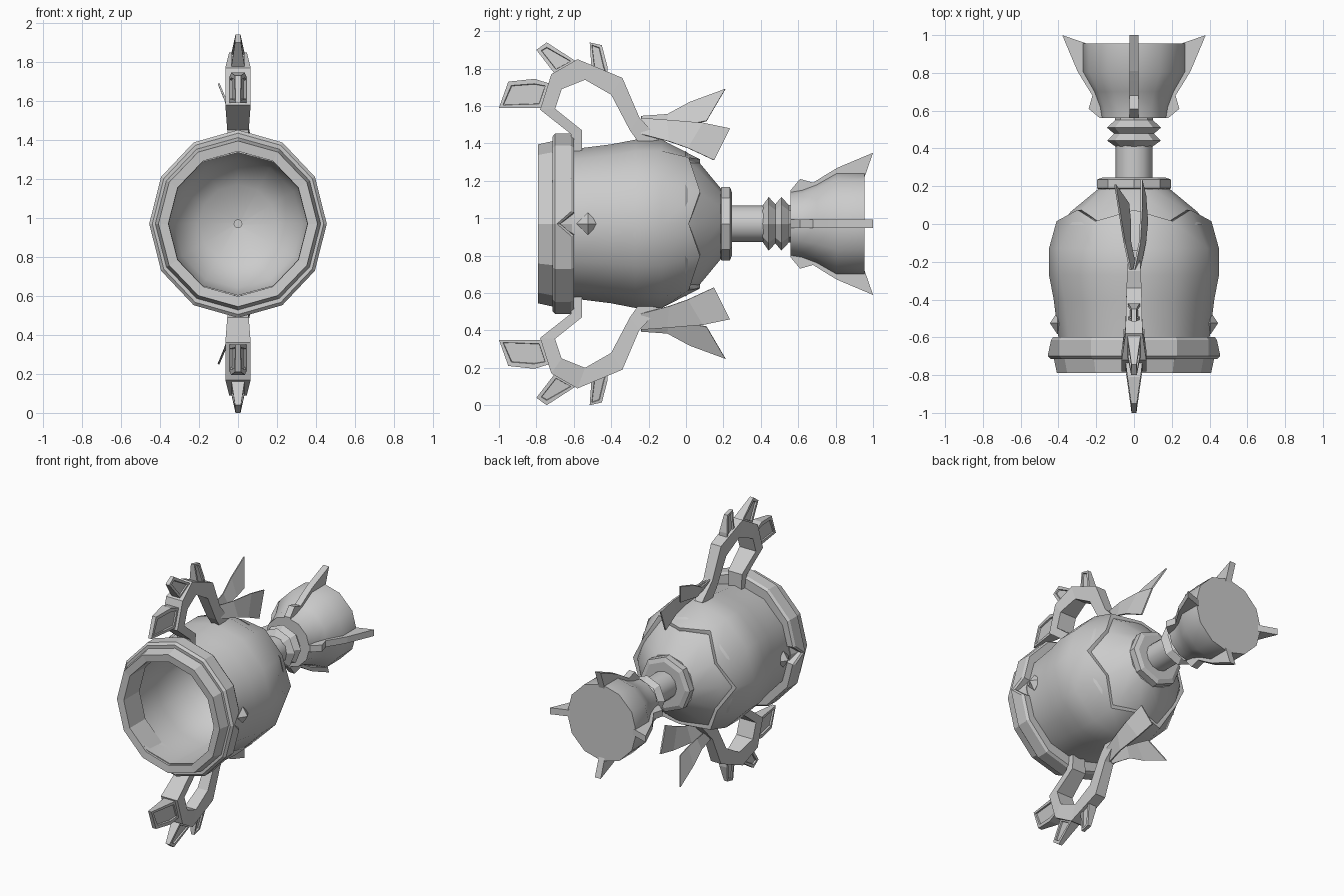
import bpy, bmesh, math
from mathutils import Vector

if "Cube" in bpy.data.objects:
    bpy.data.objects.remove(bpy.data.objects["Cube"])

AXIS = 0.97  # height of the goblet's long axis

metal = bpy.data.materials.new("grey metal")
metal.diffuse_color = (0.6, 0.6, 0.6, 1)
metal.use_nodes = True
metal.node_tree.nodes["Principled BSDF"].inputs["Base Color"].default_value = metal.diffuse_color


def finish(bm, name, smooth=None):
    bmesh.ops.recalc_face_normals(bm, faces=bm.faces)
    me = bpy.data.meshes.new(name)
    bm.to_mesh(me)
    bm.free()
    me.materials.append(metal)
    ob = bpy.data.objects.new(name, me)
    bpy.context.collection.objects.link(ob)
    if smooth:
        bpy.ops.object.select_all(action='DESELECT')
        ob.select_set(True)
        bpy.context.view_layer.objects.active = ob
        bpy.ops.object.shade_smooth_by_angle(angle=math.radians(smooth))
    return ob


def lathe(name, profile, n=12, sx=1.0, smooth=None, closed=False, extra=(), warp=None):
    """Turn (radius, y) points around the long axis; extra angles stay on the n-gon."""
    bm = bmesh.new()
    step = 360 / n
    angles = sorted([i * step for i in range(n)] + list(extra))
    rings = []
    for k, (r, y) in enumerate(profile):
        ring = []
        for a in angles:
            rr, yy = warp(k, a, r, y) if warp else (r, y)
            h = math.radians(step / 2)
            rr *= math.cos(h) / math.cos(math.radians(a % step) - h)
            t = math.radians(a)
            ring.append(bm.verts.new((rr * math.cos(t) * sx, yy, AXIS + rr * math.sin(t))))
        rings.append(ring)
    pairs = list(zip(rings, rings[1:]))
    if closed:
        pairs.append((rings[-1], rings[0]))
    m = len(angles)
    for a, b in pairs:
        for i in range(m):
            j = (i + 1) % m
            bm.faces.new((a[i], a[j], b[j], b[i]))
    if not closed:
        bm.faces.new(rings[0])
        bm.faces.new(rings[-1])
    return finish(bm, name, smooth)


def side_z(z, s):
    return AXIS + s * (z - AXIS)


def plate(name, pts, s, widths, inset=0.0):
    """Solid from a (y, z) outline with a half width per point and optional sunk sides."""
    bm = bmesh.new()
    sides = [[bm.verts.new((d * w, y, side_z(z, s))) for (y, z), w in zip(pts, widths)]
             for d in (-1, 1)]
    caps = [bm.faces.new(v) for v in sides]
    n = len(pts)
    for i in range(n):
        j = (i + 1) % n
        bm.faces.new((sides[0][i], sides[0][j], sides[1][j], sides[1][i]))
    bmesh.ops.recalc_face_normals(bm, faces=bm.faces)
    if inset:
        bmesh.ops.inset_individual(bm, faces=caps, thickness=inset)
        bmesh.ops.inset_individual(bm, faces=caps, thickness=0.003, depth=-0.01)
    return finish(bm, name)


# Bowl: jagged rear edge overlapping the base cone, hollow inside
def jagged(k, a, r, y):
    if k >= 5 and k <= 6 and round(a / 30) % 2:
        return r - 0.065, y + 0.06
    return r, y


lathe("bowl", [(0.375, -0.77), (0.40, -0.6), (0.425, -0.40), (0.45, -0.27), (0.45, -0.13),
               (0.41, 0.015), (0.385, 0.015), (0.25, 0.01), (0.02, 0.03), (0.02, -0.02),
               (0.2, -0.05), (0.33, -0.17), (0.375, -0.4), (0.365, -0.77)],
      smooth=40, closed=True, warp=jagged)
lathe("bowl_base", [(0.39, -0.005), (0.335, 0.065), (0.19, 0.185)], smooth=40)

# Mouth lip and raised band with a notch on each side
lathe("lip", [(0.372, -0.785), (0.425, -0.79), (0.445, -0.70), (0.42, -0.61), (0.37, -0.61)],
      sx=0.96, closed=True)


def notch(k, a, r, y):
    return (r, y - 0.075) if a in (0, 180) and k >= 3 else (r, y)


lathe("band", [(0.39, -0.71), (0.465, -0.715), (0.482, -0.70), (0.482, -0.615),
               (0.47, -0.598), (0.39, -0.598)],
      sx=0.945, closed=True, extra=(8, 172, 188, 352), warp=notch)

# Pointed studs on both sides
for s, label in ((1, "right"), (-1, "left")):
    bm = bmesh.new()
    tip = bm.verts.new((s * 0.445, -0.525, AXIS))
    root = bm.verts.new((s * 0.37, -0.525, AXIS))
    rim = [bm.verts.new((s * 0.405, -0.525 + y, AXIS + z))
           for y, z in ((0.06, 0), (0, 0.06), (-0.06, 0), (0, -0.06))]
    for i in range(4):
        for p in (tip, root):
            bm.faces.new((p, rim[i], rim[(i + 1) % 4]))
    finish(bm, label + "_stud")

# Collar, stem with two sharp rings, and foot
lathe("collar", [(0.17, 0.175), (0.196, 0.19), (0.196, 0.235), (0.165, 0.247)], n=8)
lathe("stem", [(0.098, 0.23), (0.098, 0.42)], n=12, smooth=40)
lathe("stem_rings", [(0.098, 0.41), (0.143, 0.442), (0.105, 0.478), (0.143, 0.51),
                     (0.10, 0.55), (0.10, 0.58)], n=8)
lathe("foot", [(0.175, 0.56), (0.185, 0.62), (0.215, 0.70), (0.275, 0.805), (0.275, 0.955)],
      n=12, smooth=35)

# Four fins around the foot
fin = [(0.56, 0.1), (0.56, 0.18), (0.61, 0.24), (0.68, 0.22), (0.76, 0.27), (0.81, 0.30),
       (1.0, 0.38), (0.955, 0.25), (0.9, 0.1)]
for q in range(4):
    t = q * math.pi / 2
    u, w = Vector((math.cos(t), 0, math.sin(t))), Vector((-math.sin(t), 0, math.cos(t)))
    bm = bmesh.new()
    ab = [[bm.verts.new(u * r + w * d + Vector((0, y, AXIS))) for y, r in fin]
          for d in (-0.023, 0.023)]
    for v in ab:
        bm.faces.new(v)
    for i in range(len(fin)):
        j = (i + 1) % len(fin)
        bm.faces.new((ab[0][i], ab[0][j], ab[1][j], ab[1][i]))
    finish(bm, "foot_fin")

# Handle: strip between outer and inner edge, (outer y, z, inner y, z, half width)
handle = [(-0.615, 1.36, -0.556, 1.36, 0.05), (-0.615, 1.45, -0.556, 1.47, 0.055),
          (-0.78, 1.58, -0.70, 1.585, 0.065), (-0.72, 1.77, -0.665, 1.69, 0.065),
          (-0.58, 1.85, -0.54, 1.74, 0.045), (-0.34, 1.75, -0.40, 1.66, 0.04),
          (-0.25, 1.54, -0.30, 1.47, 0.035), (-0.14, 1.42, -0.25, 1.40, 0.03)]
spikes = {
    "front_spike": ([(-1.0, 1.59), (-0.95, 1.73), (-0.81, 1.745), (-0.73, 1.72), (-0.77, 1.59)],
                    (0.013, 0.015, 0.035, 0.045, 0.045), 0.026),
    "middle_spike": ([(-0.80, 1.90), (-0.745, 1.94), (-0.59, 1.84), (-0.70, 1.77)],
                     (0.015, 0.013, 0.035, 0.035), 0.026),
    "rear_spike": ([(-0.515, 1.94), (-0.45, 1.925), (-0.42, 1.81), (-0.42, 1.77), (-0.505, 1.80)],
                   (0.013, 0.013, 0.03, 0.032, 0.032), 0.018)}


def ribbon(name, outline, s):
    """Thin bent sheet from (x, y, z) points, fanned around the outline's middle."""
    bm = bmesh.new()
    pts = [bm.verts.new((x, y, side_z(z, s))) for x, y, z in outline]
    # strip: alternate points across the sheet
    for i in range(0, len(pts) - 2, 2):
        bm.faces.new((pts[i], pts[i + 1], pts[i + 3], pts[i + 2]))
    ob = finish(bm, name)
    mod = ob.modifiers.new("thickness", 'SOLIDIFY')
    mod.thickness = 0.01
    mod.offset = 0


for s, label in ((1, "upper"), (-1, "lower")):
    bm = bmesh.new()
    rows = [[bm.verts.new((d * w, y, side_z(z, s))) for y, z, d in
             ((oy, oz, -1), (oy, oz, 1), (iy, iz, 1), (iy, iz, -1))]
            for oy, oz, iy, iz, w in handle]
    for a, b in zip(rows, rows[1:]):
        for i in range(4):
            j = (i + 1) % 4
            bm.faces.new((a[i], a[j], b[j], b[i]))
    bm.faces.new(rows[0])
    bm.faces.new(rows[-1])
    finish(bm, label + "_handle")
    for name, (pts, widths, inset) in spikes.items():
        plate(label + "_" + name, pts, s, widths, inset)
    # Two ribbon tails with swallow-cut ends behind each handle
    ribbon(label + "_left_ribbon",
           [(-0.02, -0.24, 1.545), (0.01, -0.24, 1.49), (-0.05, -0.10, 1.555), (-0.02, -0.09, 1.48),
            (-0.07, 0.02, 1.62), (-0.02, 0.01, 1.50), (-0.10, 0.21, 1.69), (-0.03, 0.11, 1.52)], s)
    ribbon(label + "_right_ribbon",
           [(0.0, -0.24, 1.535), (0.03, -0.24, 1.45), (0.03, -0.10, 1.525), (0.06, -0.09, 1.41),
            (0.04, 0.09, 1.51), (0.07, 0.01, 1.375), (0.04, 0.235, 1.48), (0.06, 0.15, 1.31)], s)
